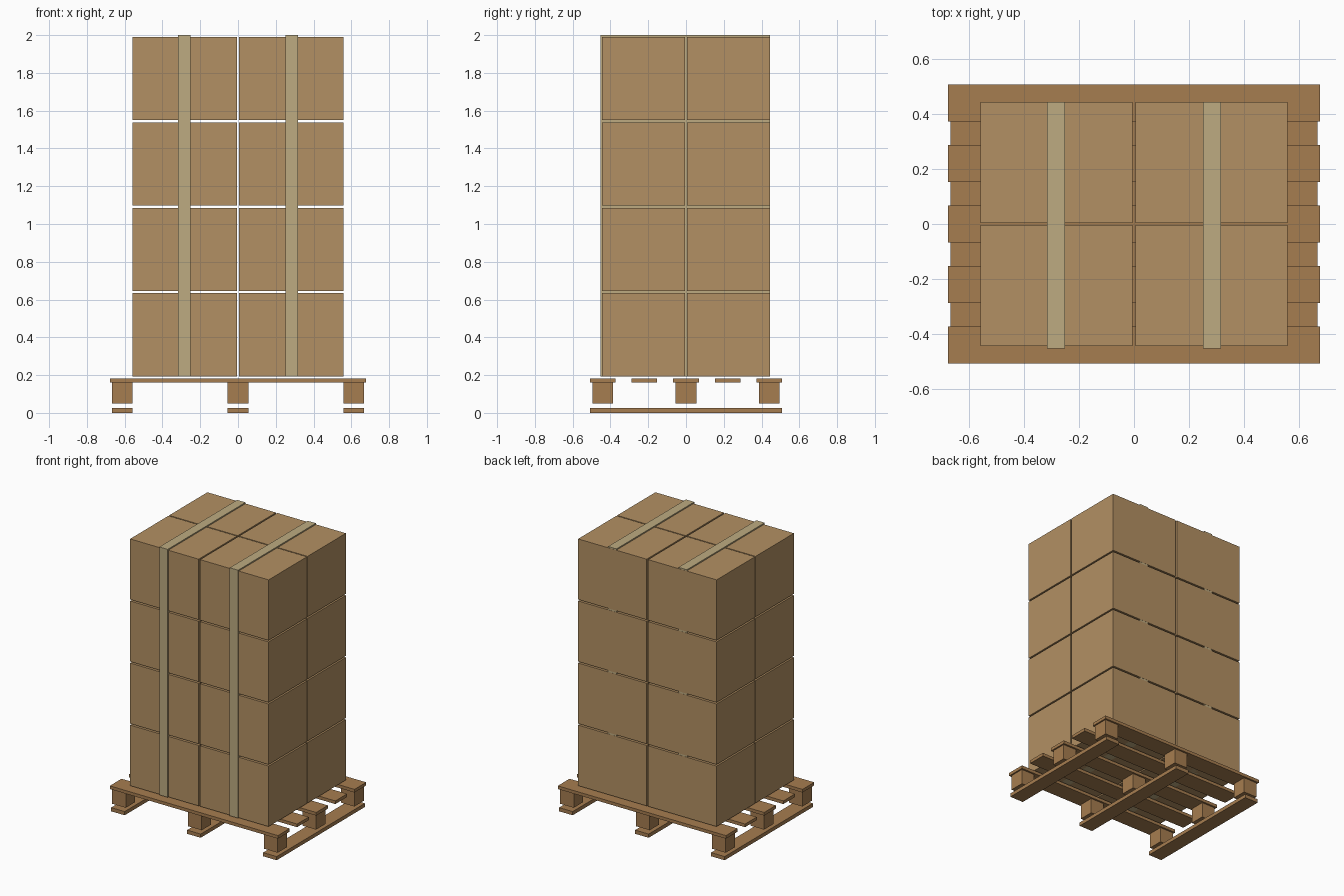
import bpy

if "Cube" in bpy.data.objects:
    bpy.data.objects.remove(bpy.data.objects["Cube"])


def material(name, color):
    m = bpy.data.materials.new(name)
    m.diffuse_color = (*color, 1)
    m.use_nodes = True
    m.node_tree.nodes["Principled BSDF"].inputs["Base Color"].default_value = m.diffuse_color
    return m


WOOD = material("wood", (0.38, 0.205, 0.08))
CARD = material("cardboard", (0.45, 0.28, 0.125))
TAPE = material("strap", (0.51, 0.41, 0.22))


def box(name, x, y, z, mat):
    """Box from (min, max) ranges on each axis."""
    bpy.ops.mesh.primitive_cube_add(size=1, location=[(a + b) / 2 for a, b in (x, y, z)])
    o = bpy.context.object
    o.name = name
    o.scale = [b - a for a, b in (x, y, z)]
    bpy.ops.object.transform_apply(location=False, rotation=False, scale=True)
    o.data.materials.append(mat)
    return o


def around(c, width):
    return (c - width / 2, c + width / 2)


# pallet: ground runners along y, each with three blocks above a small gap
for x in (-0.613, 0, 0.613):
    box("runner", around(x, 0.109), (-0.508, 0.508), (0, 0.027), WOOD)
    for y in (-0.441, 0, 0.441):
        box("pallet_block", around(x, 0.109), around(y, 0.109), (0.05, 0.16), WOOD)

# pallet: deck boards along x
for i in range(-2, 3):
    box("deck_board", (-0.678, 0.678), around(i * 0.2205, 0.135), (0.16, 0.183), WOOD)

# cartons: 2 x 2 x 4 stack with narrow gaps
for k in range(4):
    z = 0.192 + k * 0.4525
    for x in (-0.282, 0.282):
        for y in (-0.2245, 0.2245):
            box("carton", around(x, 0.553), around(y, 0.441), (z, z + 0.4415), CARD)

# straps: thin slabs standing proud of the front and top of the stack
for x in (-0.284, 0.284):
    box("strap", around(x, 0.067), (-0.453, 0.444), (0.192, 2.0), TAPE)
